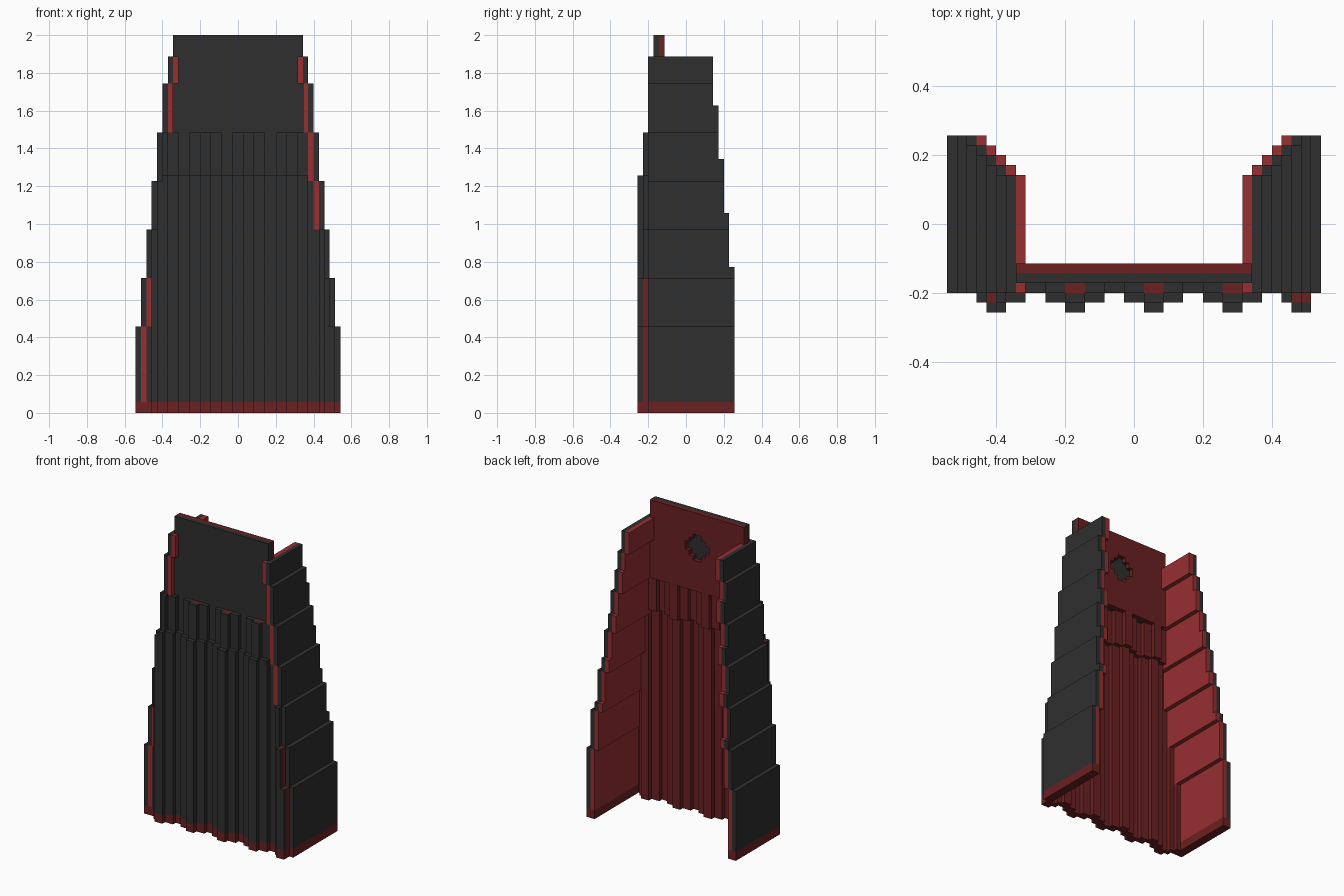
import bpy
import bmesh
from mathutils import Vector

cube = bpy.data.objects.get("Cube")
if cube:
    bpy.data.objects.remove(cube, do_unlink=True)

U = 2 / 70  # edge of one block; all sizes below are in blocks


def material(name, rgb):
    m = bpy.data.materials.new(name)
    m.use_nodes = True
    m.diffuse_color = (*rgb, 1)
    m.node_tree.nodes["Principled BSDF"].inputs["Base Color"].default_value = (*rgb, 1)
    return m


charcoal = material("charcoal cloth", (0.028, 0.028, 0.028))
bright = material("bright red lining", (0.31, 0.028, 0.031))
deep = material("deep red lining", (0.147, 0.015, 0.016))


def build(name, mat, boxes):
    """One object from boxes given as (x0, x1, y0, y1, z0, z1)."""
    bm = bmesh.new()
    for x0, x1, y0, y1, z0, z1 in boxes:
        if x1 <= x0 or y1 <= y0 or z1 <= z0:
            continue
        size = Vector((x1 - x0, y1 - y0, z1 - z0))
        mid = Vector((x0 + x1, y0 + y1, z0 + z1)) / 2
        for v in bmesh.ops.create_cube(bm, size=1)["verts"]:
            v.co = (v.co * size + mid) * U
    mesh = bpy.data.meshes.new(name)
    bm.to_mesh(mesh)
    bm.free()
    mesh.materials.append(mat)
    obj = bpy.data.objects.new(name, mesh)
    bpy.context.collection.objects.link(obj)
    return obj


HEM = 2
WIDTH_STEPS = [(16, 19), (25, 18), (34, 17), (43, 16), (52, 15), (61, 14), (66, 13)]
BACK_STEPS = [(27, 9), (37, 8), (47, 7), (57, 6), (66, 5)]


def at(steps, z):
    return next(value for top, value in steps if z < top)


# Stepped side walls: dark outer layer, bright lining, deep red hem
levels = sorted({0, HEM} | {s[0] for s in WIDTH_STEPS + BACK_STEPS})
for side, s in (("left", 1), ("right", -1)):
    outer, inner, hem = [], [], []
    for z0, z1 in zip(levels, levels[1:]):
        n, back = at(WIDTH_STEPS, z0), at(BACK_STEPS, z0)

        def slab(a, b):
            x0, x1 = sorted((s * a, s * b))
            return (x0, x1, -7, back, z0, z1)

        if z0 < HEM:
            hem.append(slab(n - 2, n))
        else:
            outer.append(slab(n - 1, n))
            inner.append(slab(n - 2, n - 1))
    build(side + "_wall_outer", charcoal, outer)
    build(side + "_wall_lining", bright, inner)
    build(side + "_wall_hem", deep, hem)

# Pleat ridges and the wider shoulders that carry them
RIDGES = [(-15, -13), (-7, -5), (1, 3), (9, 11), (16, 18)]
SHOULDERS = [(-16, -11), (-9, -3), (-1, 5), (7, 13), (15, 18)]


def pleat_height(x):
    for spans, height in ((RIDGES, 2), (SHOULDERS, 1)):
        if any(a <= x < b for a, b in spans):
            return height
    return 0


def pleat_runs(limit):
    """Merge neighbouring columns of equal depth, split where the walls begin."""
    x = -limit
    while x < limit:
        start, key = x, (pleat_height(x), -limit < x < limit - 1)
        while x < limit and (pleat_height(x), -limit < x < limit - 1) == key:
            x += 1
        yield start, x, key[0], key[1]


def pleats(z0, z1, base):
    front, lining = [], []
    for a, b, height, free in pleat_runs(at(WIDTH_STEPS, z0) - 1):
        y = base - height
        stop = 0 if free else -7  # columns over a wall end at its front face
        front.append((a, b, y, min(y + 1, stop), z0, z1))
        lining.append((a, b, y + 1, min(y + 2, stop), z0, z1))
    return front, lining


hem_front, hem_back = pleats(0, HEM, -7)
build("pleat_hem", deep, hem_front + hem_back)

lower_front, lower_back = [], []
bounds = [HEM, 16, 25, 34, 43, 44]
for z0, z1 in zip(bounds, bounds[1:]):
    f, b = pleats(z0, z1, -7)
    lower_front += f
    lower_back += b
build("lower_pleats", charcoal, lower_front)
build("lower_pleat_lining", deep, lower_back)

upper_front, upper_back = pleats(44, 52, -6)
build("upper_pleats", charcoal, upper_front)
build("upper_pleat_lining", deep, upper_back)

# Flat top panel; its lining has a stepped round opening showing dark cloth
build("top_panel", charcoal, [(-12, 12, -6, -5, 52, 70)])
lining = [(-12, 12, -5, -4, 52, 59), (-12, 12, -5, -4, 65, 70)]
for z, half in zip(range(59, 65), (1, 2, 3, 3, 2, 1)):
    lining += [(-12, -half, -5, -4, z, z + 1), (half, 12, -5, -4, z, z + 1)]
build("top_panel_lining", deep, lining)
